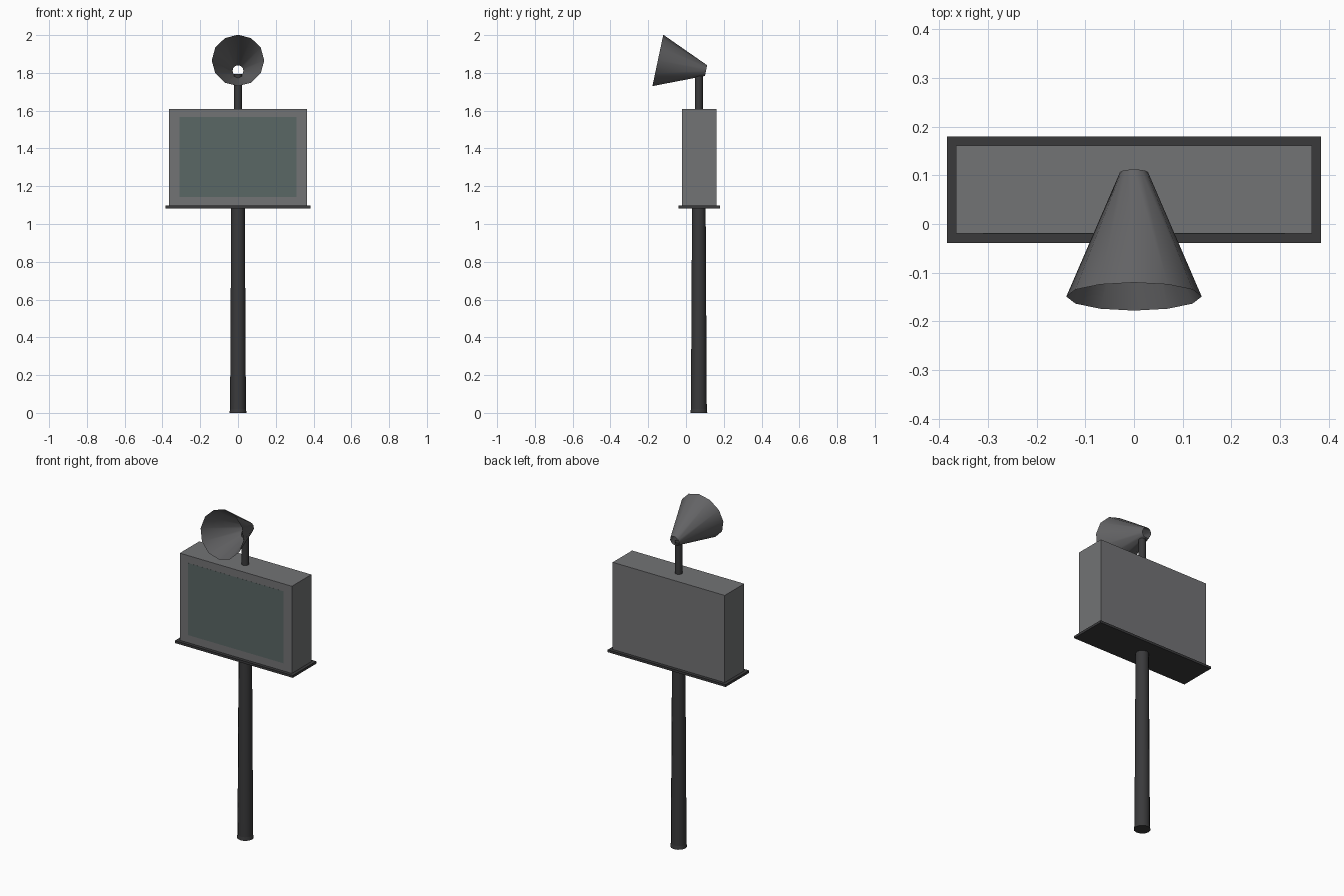
import bpy, math
from mathutils import Vector

if "Cube" in bpy.data.objects:
    bpy.data.objects.remove(bpy.data.objects["Cube"])

CY = 0.068  # shared y of pole and stem axes


def paint(ob, name, rgb):
    mat = bpy.data.materials.get(name) or bpy.data.materials.new(name)
    mat.diffuse_color = (*rgb, 1)
    mat.use_nodes = True
    mat.node_tree.nodes["Principled BSDF"].inputs["Base Color"].default_value = mat.diffuse_color
    ob.data.materials.append(mat)


def box(name, lo, hi):
    lo, hi = Vector(lo), Vector(hi)
    bpy.ops.mesh.primitive_cube_add(size=1, location=(lo + hi) / 2)
    ob = bpy.context.object
    ob.name = name
    ob.scale = hi - lo
    bpy.ops.object.transform_apply(location=False, rotation=False, scale=True)
    return ob


def tube(name, r1, r2, start, end, sides=12, fill='NGON'):
    # tapered cylinder running from start to end
    a, b = Vector(start), Vector(end)
    d = b - a
    tilt = -math.atan2(d.y, d.z)
    bpy.ops.mesh.primitive_cone_add(vertices=sides, radius1=r1, radius2=r2,
                                    depth=d.length, end_fill_type=fill,
                                    location=(a + b) / 2, rotation=(tilt, 0, 0))
    ob = bpy.context.object
    ob.name = name
    bpy.ops.object.shade_smooth_by_angle(angle=math.radians(40))
    return ob


DARK, MID, GREY = (0.042, 0.042, 0.044), (0.125, 0.125, 0.13), (0.17, 0.172, 0.178)

# Pole with a slightly flared foot
paint(tube("pole_foot", 0.045, 0.042, (0, CY, 0), (0, CY, 0.02)), "dark_metal", DARK)
paint(tube("pole", 0.042, 0.036, (0, CY, 0.02), (0, CY, 1.085)), "dark_metal", DARK)

# Tray and display housing
paint(box("tray", (-0.384, -0.039, 1.083), (0.384, 0.18, 1.097)), "dark_metal", DARK)
paint(box("housing", (-0.365, -0.02, 1.097), (0.365, 0.161, 1.61)), "housing_grey", GREY)

# Screen panel, nearly flush with the housing front
paint(box("screen", (-0.31, -0.0205, 1.142), (0.31, -0.018, 1.566)), "screen_teal", (0.1, 0.135, 0.13))

# Stem and open horn speaker
paint(tube("horn_stem", 0.021, 0.021, (0, CY, 1.60), (0, CY, 1.795)), "dark_metal", DARK)
paint(tube("horn", 0.139, 0.029, (0, -0.149, 1.866), (0, 0.106, 1.812), fill='NOTHING'), "horn_grey", MID)
